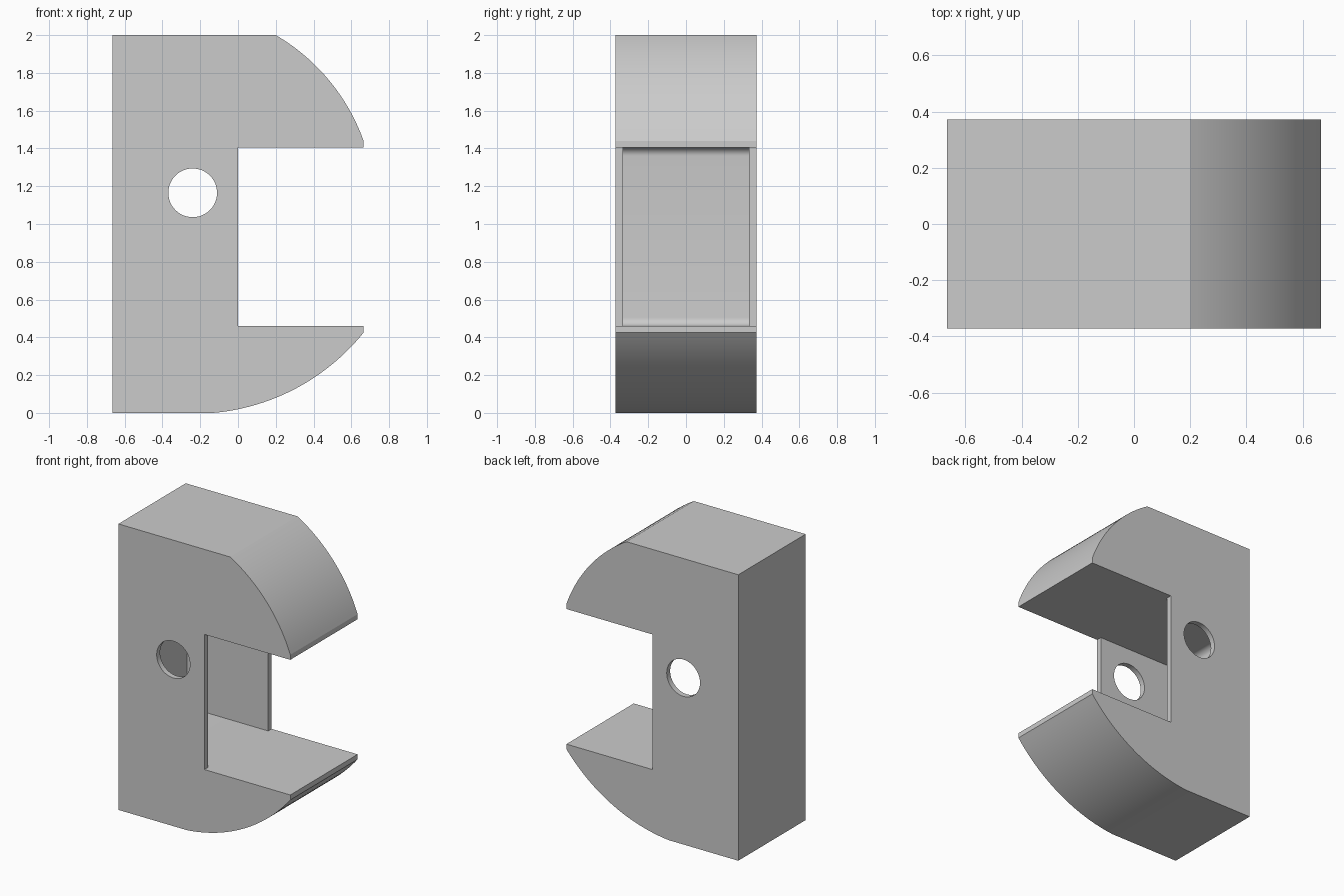
import bpy
import bmesh
from math import cos, sin, radians
from mathutils import Vector

cube = bpy.data.objects.get("Cube")
if cube:
    bpy.data.objects.remove(cube, do_unlink=True)

HALF_X = 0.665      # half width
HALF_Y = 0.372      # half depth
WALL = 0.038        # wall thickness of the hollow part
SLOT_LOW, SLOT_HIGH = 0.46, 1.405

grey = bpy.data.materials.new("plain grey")
grey.use_nodes = True
grey.diffuse_color = (0.6, 0.6, 0.6, 1)
grey.node_tree.nodes["Principled BSDF"].inputs["Base Color"].default_value = (0.6, 0.6, 0.6, 1)


def arc(start, end, half_angle, steps=24):
    """Points of a circular arc that bulges to the right of start -> end."""
    a, b = Vector(start), Vector(end)
    chord = b - a
    h = radians(half_angle)
    radius = chord.length / (2 * sin(h))
    normal = Vector((chord.y, -chord.x)).normalized()
    centre = (a + b) / 2 - normal * radius * cos(h)
    side = chord.normalized()
    points = []
    for i in range(steps + 1):
        t = -h + 2 * h * i / steps
        points.append(centre + normal * radius * cos(t) + side * radius * sin(t))
    return points


def prism(name, outline, half_depth):
    """Extrude an x-z outline along y, centred on y = 0."""
    bm = bmesh.new()
    face = bm.faces.new([bm.verts.new((p[0], -half_depth, p[1])) for p in outline])
    made = bmesh.ops.extrude_face_region(bm, geom=[face])["geom"]
    verts = [v for v in made if isinstance(v, bmesh.types.BMVert)]
    bmesh.ops.translate(bm, verts=verts, vec=(0, 2 * half_depth, 0))
    bmesh.ops.recalc_face_normals(bm, faces=bm.faces)
    mesh = bpy.data.meshes.new(name)
    bm.to_mesh(mesh)
    bm.free()
    mesh.materials.append(grey)
    obj = bpy.data.objects.new(name, mesh)
    bpy.context.collection.objects.link(obj)
    return obj


# Block with rounded upper and lower jaws
outline = [(-HALF_X, 2), (-HALF_X, 0)]
outline += arc((-0.13, 0), (HALF_X, 0.425), 23)
outline += arc((HALF_X, 1.44), (0.2, 2), 20)
body = prism("clamp_body", outline, HALF_Y)

# Slot between the jaws
slot = prism("slot_cutter", [(0, SLOT_LOW), (1, SLOT_LOW), (1, SLOT_HIGH), (0, SLOT_HIGH)], 1)

# Hollow behind the slot, with rounded inner corners
back, r = -HALF_X + WALL, 0.045
hollow = [(0.3, SLOT_LOW), (0.3, SLOT_HIGH)]
hollow += arc((back, SLOT_HIGH - r), (back + r, SLOT_HIGH), -45, 8)[::-1]
hollow += arc((back + r, SLOT_LOW), (back, SLOT_LOW + r), -45, 8)[::-1]
pocket = prism("pocket_cutter", hollow, HALF_Y - WALL)

# Round hole through both side walls
turn = [radians(360 * i / 48) for i in range(48)]
hole = prism("hole_cutter", [(-0.24 + 0.129 * cos(t), 1.165 + 0.129 * sin(t)) for t in turn], 1)

# Cut the openings and remove the cutters
bpy.ops.object.select_all(action="DESELECT")
bpy.context.view_layer.objects.active = body
body.select_set(True)
for cutter in (slot, pocket, hole):
    cutter.hide_render = True
    mod = body.modifiers.new(cutter.name, "BOOLEAN")
    mod.operation = "DIFFERENCE"
    mod.solver = "EXACT"
    mod.object = cutter
    bpy.ops.object.modifier_apply(modifier=mod.name)
    bpy.data.objects.remove(cutter, do_unlink=True)

bpy.ops.object.shade_smooth_by_angle(angle=radians(20))
